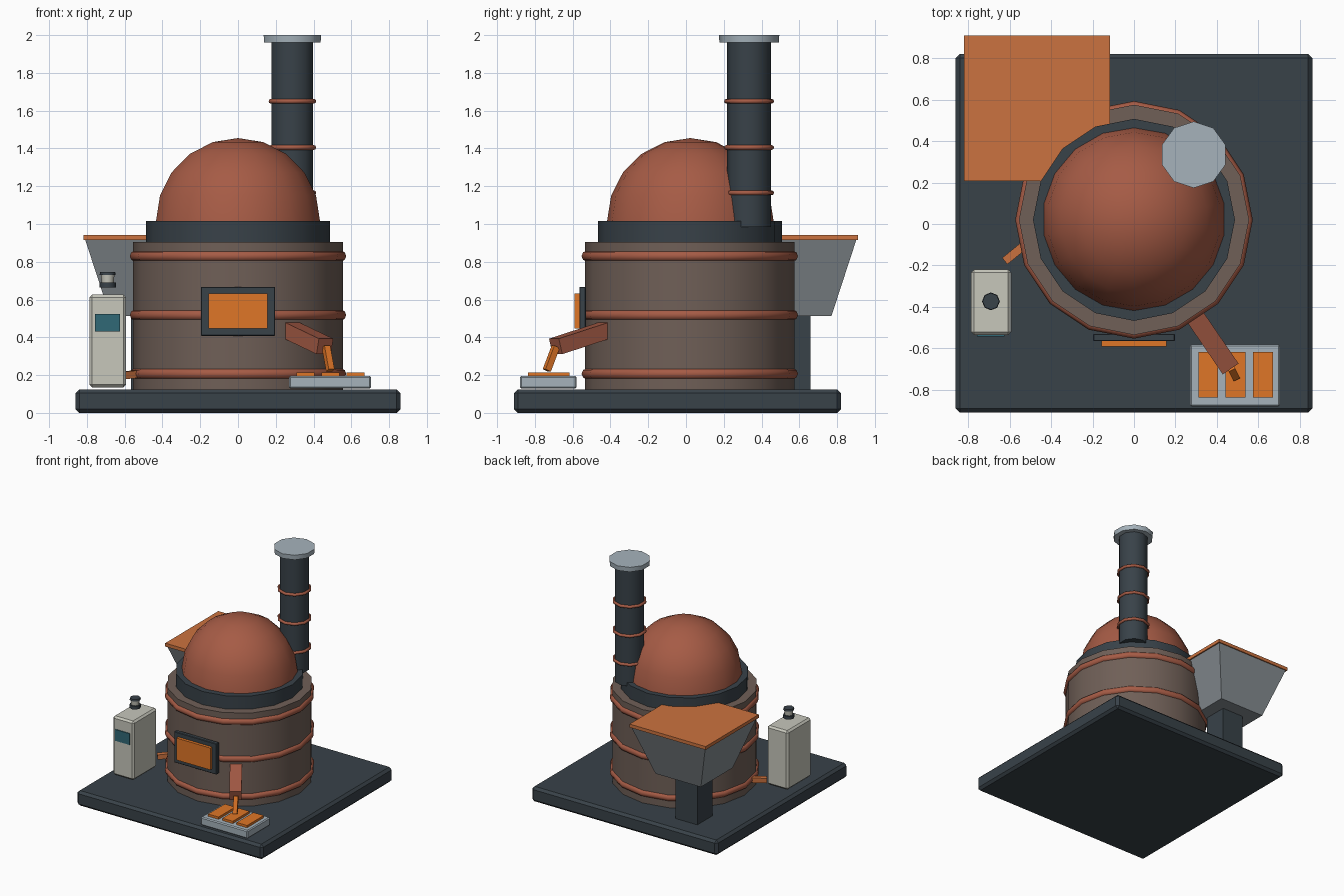
import bpy, bmesh
from math import sin, cos, pi, radians
from mathutils import Vector

if "Cube" in bpy.data.objects:
    bpy.data.objects.remove(bpy.data.objects["Cube"])

COLORS = {
    "iron": (0.040, 0.054, 0.066), "brick": (0.38, 0.105, 0.06),
    "clay": (0.16, 0.115, 0.095), "glow": (0.74, 0.18, 0.02),
    "ore": (0.60, 0.17, 0.05), "steel": (0.38, 0.45, 0.50),
    "tin": (0.24, 0.27, 0.29), "cream": (0.57, 0.57, 0.50),
    "teal": (0.03, 0.14, 0.18),
}
MATS = {}
for key, c in COLORS.items():
    MATS[key] = bpy.data.materials.new(key)
    MATS[key].diffuse_color = (*c, 1)


def finish(name, bm, mat, smooth=None):
    bmesh.ops.recalc_face_normals(bm, faces=bm.faces)
    me = bpy.data.meshes.new(name)
    bm.to_mesh(me)
    bm.free()
    ob = bpy.data.objects.new(name, me)
    bpy.context.collection.objects.link(ob)
    me.materials.append(MATS[mat])
    if smooth:
        bpy.ops.object.select_all(action='DESELECT')
        ob.select_set(True)
        bpy.context.view_layer.objects.active = ob
        bpy.ops.object.shade_smooth_by_angle(angle=radians(smooth))
    return ob


def box(name, lo, hi, mat, bevel=0):
    bm = bmesh.new()
    bmesh.ops.create_cube(bm, size=1)
    for v in bm.verts:
        v.co = [(a + b) / 2 + t * (b - a) for a, b, t in zip(lo, hi, v.co)]
    if bevel:
        bmesh.ops.bevel(bm, geom=bm.edges[:], offset=bevel, segments=1,
                        profile=0.5, affect='EDGES')
    return finish(name, bm, mat)


def beam(name, a, b, w, h, mat):
    a, b = Vector(a), Vector(b)
    bm = bmesh.new()
    bmesh.ops.create_cube(bm, size=1)
    for v in bm.verts:
        v.co = (v.co.x * w, v.co.y * h, v.co.z * (b - a).length)
    ob = finish(name, bm, mat)
    ob.location = (a + b) / 2
    ob.rotation_euler = (b - a).to_track_quat('Z', 'Y').to_euler()
    return ob


def lathe(name, center, profile, n, mat, closed=False):
    """Revolve (radius, z) points; n sides with a vertex on +y."""
    bm = bmesh.new()
    rings = []
    for r, z in profile:
        if r == 0:
            rings.append([bm.verts.new((*center, z))] * n)
        else:
            rings.append([bm.verts.new((center[0] + r * cos(pi / 2 + 2 * pi * i / n),
                                        center[1] + r * sin(pi / 2 + 2 * pi * i / n), z))
                          for i in range(n)])
    pairs = list(zip(rings, rings[1:]))
    if closed:
        pairs.append((rings[-1], rings[0]))
    for p, q in pairs:
        for i in range(n):
            j = (i + 1) % n
            bm.faces.new(list(dict.fromkeys((p[i], p[j], q[j], q[i]))))
    if not closed:
        for ring in (rings[0], rings[-1]):
            if ring[0] is not ring[1]:
                bm.faces.new(ring)
    return finish(name, bm, mat, 46)


def hoop(name, center, z, major, minor, n, mat):
    prof = [(major + minor * cos(k * pi / 4), z + minor * sin(k * pi / 4)) for k in range(8)]
    return lathe(name, center, prof, n, mat, closed=True)


# base slab
box("base_slab", (-0.86, -0.91, 0), (0.86, 0.82, 0.125), "iron", 0.02)

# furnace drum, hoops, collar and dome
C = (0, 0.02)
lathe("furnace_drum", C, [(0.555, 0.12), (0.555, 0.905)], 16, "clay")
for i, z in enumerate((0.207, 0.518, 0.83)):
    hoop(f"drum_hoop_{i + 1}", C, z, 0.544, 0.029, 16, "brick")
lathe("dome_collar", C, [(0.487, 0.90), (0.487, 1.015)], 16, "iron")
dome = [(0.441 * cos(k * pi / 10), 1.014 + 0.441 * sin(k * pi / 10)) for k in range(5)]
lathe("furnace_dome", (0, 0.023), dome + [(0, 1.455)], 18, "brick")

# chimney
S = (0.288, 0.334)
lathe("chimney_pipe", S, [(0.116, 0.985), (0.116, 1.97)], 10, "iron")
for i, z in enumerate((1.165, 1.405, 1.65)):
    hoop(f"chimney_hoop_{i + 1}", S, z, 0.12, 0.0125, 10, "brick")
lathe("chimney_cap", S, [(0.157, 1.96), (0.16, 2.0)], 10, "steel")

# feed hopper on a post
hx, hy = -0.467, 0.56
box("hopper_post", (hx - 0.1, hy - 0.1, 0.12), (hx + 0.1, hy + 0.1, 0.515), "iron")
bm = bmesh.new()
bmesh.ops.create_cube(bm, size=2)
for v in bm.verts:
    top = v.co.z > 0
    s = 0.343 if top else 0.21
    v.co = (hx + v.co.x * s, hy + v.co.y * s, 0.92 if top else 0.513)
finish("hopper_funnel", bm, "tin")
box("hopper_rim", (hx - 0.352, hy - 0.352, 0.915), (hx + 0.352, 0.91, 0.943), "ore")

# viewing window
box("window_frame", (-0.197, -0.565, 0.408), (0.197, -0.53, 0.667), "iron", 0.004)
box("window_glow", (-0.157, -0.59, 0.448), (0.157, -0.56, 0.631), "glow")

# pouring spout and molten stream
beam("pouring_spout", (0.255, -0.39, 0.45), (0.46, -0.69, 0.352), 0.092, 0.085, "brick")
beam("molten_stream", (0.466, -0.69, 0.35), (0.489, -0.737, 0.225), 0.034, 0.034, "glow")

# casting tray with ingots
box("casting_tray", (0.27, -0.88, 0.128), (0.705, -0.58, 0.196), "steel", 0.008)
for i in range(3):
    x = 0.358 + i * 0.132
    box(f"ingot_{i + 1}", (x - 0.048, -0.837, 0.18), (x + 0.048, -0.617, 0.215), "glow")

# control cabinet with screen, lamp and feed pipe
box("control_cabinet", (-0.787, -0.535, 0.135), (-0.592, -0.22, 0.627), "cream", 0.015)
box("cabinet_screen", (-0.757, -0.543, 0.43), (-0.624, -0.53, 0.524), "teal")
L = (-0.69, -0.373)
lathe("lamp_base", L, [(0.043, 0.663), (0.043, 0.69)], 8, "iron")
lathe("lamp_bulb", L, [(0.032, 0.688), (0.036, 0.732)], 8, "cream")
lathe("lamp_cap", L, [(0.043, 0.73), (0.04, 0.745)], 8, "iron")
beam("cabinet_pipe", (-0.622, -0.178, 0.197), (-0.44, -0.03, 0.215), 0.04, 0.04, "ore")

for m in bpy.data.materials:
    if m.users and not m.is_grease_pencil:
        m.use_nodes = True
        m.node_tree.nodes["Principled BSDF"].inputs["Base Color"].default_value = m.diffuse_color
